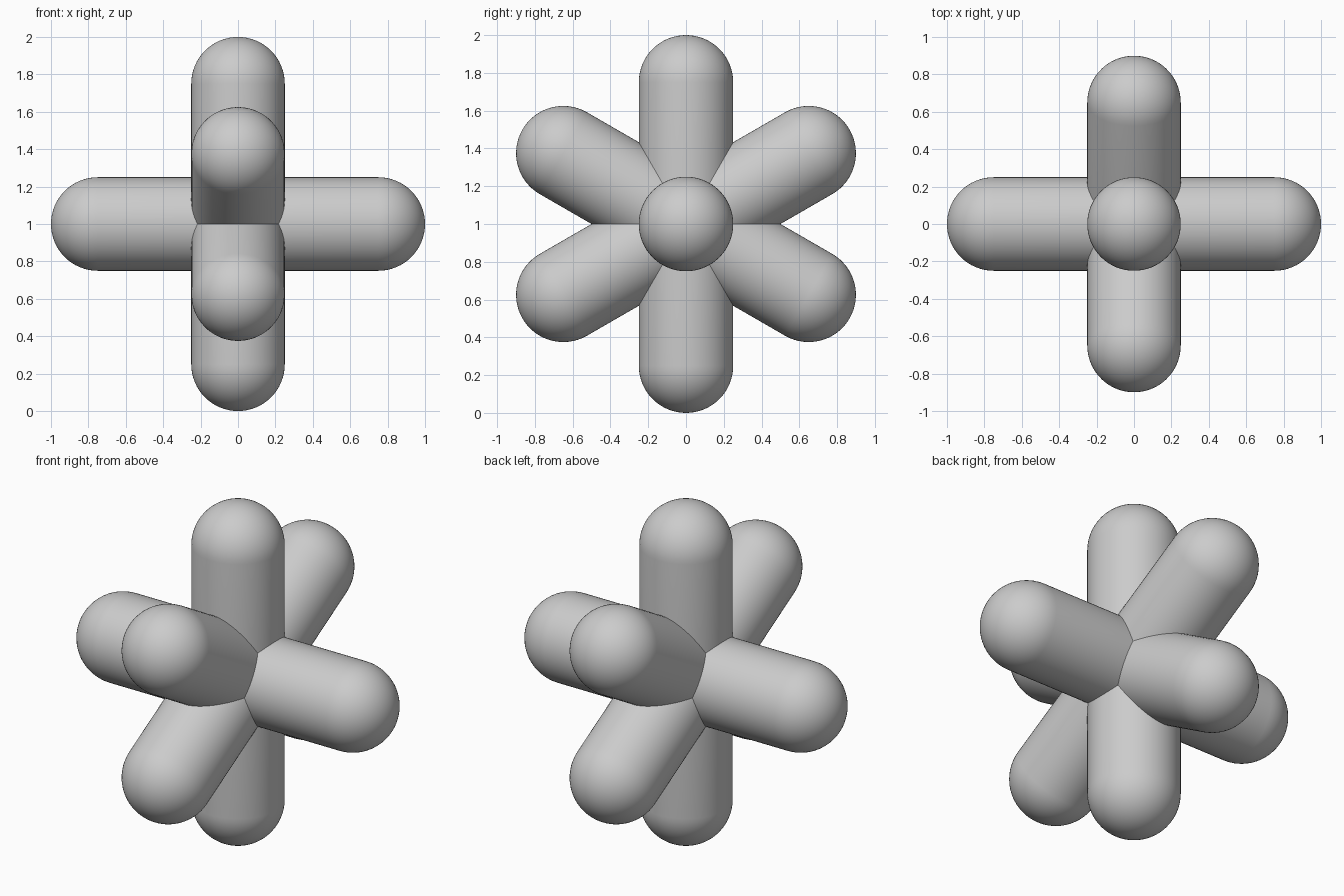
import bpy
import bmesh
from math import sin, cos, pi, radians
from mathutils import Matrix, Vector

RADIUS = 0.25
HALF = 0.75      # axis centre to the centre of each round cap
SIDES = 64
CAP_STEPS = 16

cube = bpy.data.objects.get("Cube")
if cube:
    bpy.data.objects.remove(cube, do_unlink=True)

grey = bpy.data.materials.new("plain_grey")
grey.use_nodes = True
colour = (0.6, 0.6, 0.6, 1)
grey.diffuse_color = colour
grey.node_tree.nodes["Principled BSDF"].inputs["Base Color"].default_value = colour


def capsule(name, axis, angle):
    """Round-ended rod through the hub, turned from upright about an axis."""
    angles = [pi / 2 * i / CAP_STEPS for i in range(CAP_STEPS + 1)]
    top = [Vector((RADIUS * sin(a), 0, HALF + RADIUS * cos(a))) for a in angles]
    profile = top + [Vector((p.x, 0, -p.z)) for p in reversed(top)]

    bm = bmesh.new()
    verts = [bm.verts.new(p) for p in profile]
    edges = [bm.edges.new(pair) for pair in zip(verts, verts[1:])]
    bmesh.ops.spin(bm, geom=verts + edges, axis=(0, 0, 1), cent=(0, 0, 0),
                   angle=2 * pi, steps=SIDES)
    bmesh.ops.remove_doubles(bm, verts=bm.verts, dist=0.0001)
    bmesh.ops.recalc_face_normals(bm, faces=bm.faces)
    for face in bm.faces:
        face.smooth = True

    mesh = bpy.data.meshes.new(name)
    bm.to_mesh(mesh)
    bm.free()
    mesh.materials.append(grey)
    obj = bpy.data.objects.new(name, mesh)
    obj.matrix_world = (Matrix.Translation((0, 0, HALF + RADIUS))
                        @ Matrix.Rotation(radians(angle), 4, axis))
    bpy.context.collection.objects.link(obj)


# Three rods fanned evenly in the side plane, and one crossing them sideways
capsule("upright_rod", 'X', 0)
capsule("front_raised_rod", 'X', 60)
capsule("back_raised_rod", 'X', -60)
capsule("sideways_rod", 'Y', 90)
